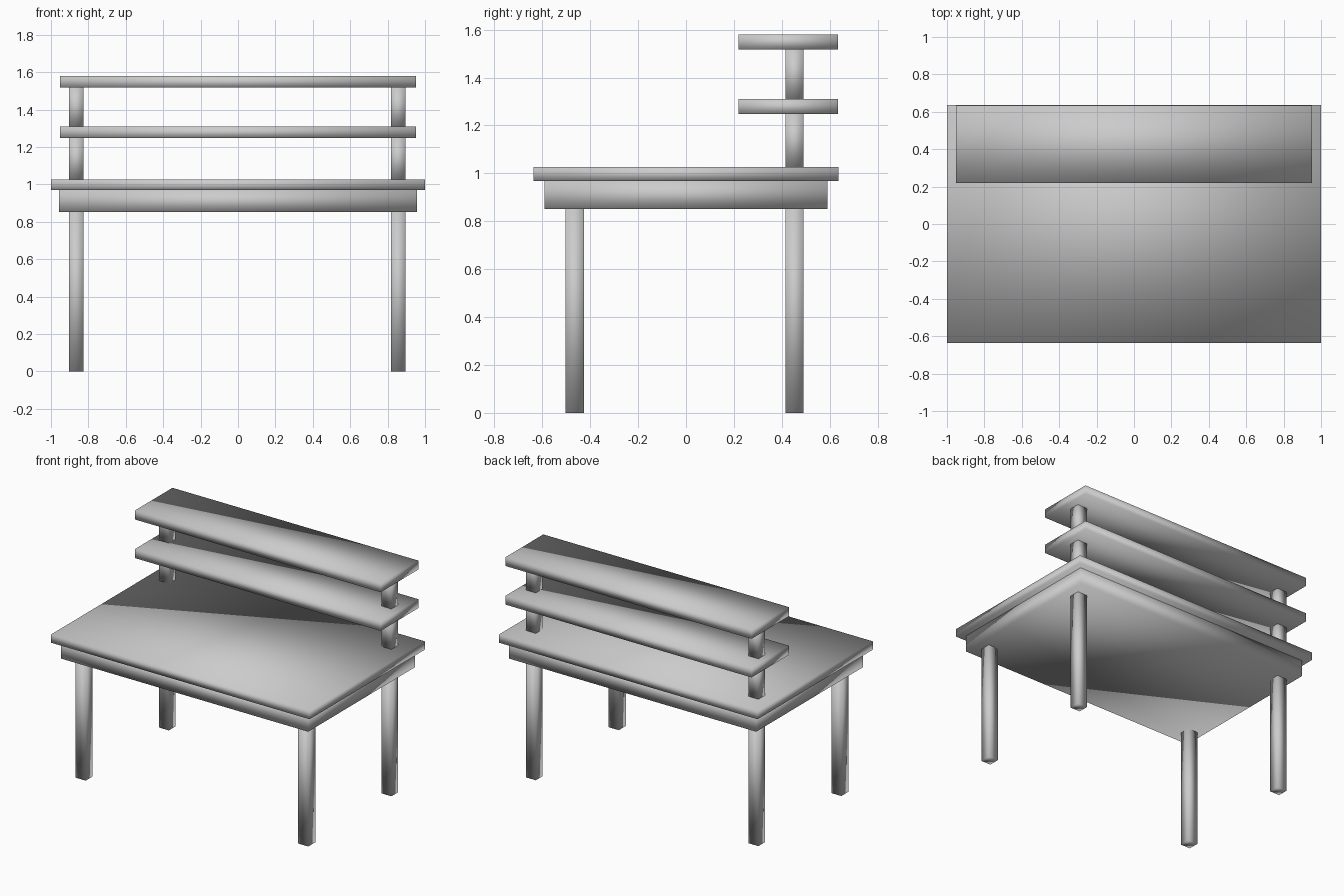
import bpy
import bmesh
from mathutils import Vector

if "Cube" in bpy.data.objects:
    bpy.data.objects.remove(bpy.data.objects["Cube"])


def box(name, x, y, z):
    """Smooth-shaded box from (min, max) ranges on each axis."""
    lo, hi = (Vector(v) for v in zip(x, y, z))
    bm = bmesh.new()
    bmesh.ops.create_cube(bm, size=1)
    bmesh.ops.scale(bm, vec=hi - lo, verts=bm.verts)
    bmesh.ops.translate(bm, vec=(lo + hi) / 2, verts=bm.verts)
    for f in bm.faces:
        f.smooth = True
    mesh = bpy.data.meshes.new(name)
    bm.to_mesh(mesh)
    bm.free()
    obj = bpy.data.objects.new(name, mesh)
    bpy.context.collection.objects.link(obj)
    return obj


# Table top and the solid apron block below it
box("table_top", (-1, 1), (-0.637, 0.637), (0.969, 1.027))
box("apron", (-0.956, 0.956), (-0.59, 0.59), (0.852, 0.969))

# Two shelves above the rear of the table
for name, z in (("lower_shelf", 1.247), ("upper_shelf", 1.517)):
    box(name, (-0.951, 0.951), (0.219, 0.634), (z, z + 0.063))

# Legs, and the posts that carry the shelves above the rear legs
front_y, back_y = (-0.503, -0.426), (0.416, 0.491)
for side, x in (("left", (-0.904, -0.826)), ("right", (0.818, 0.896))):
    box(f"front_leg_{side}", x, front_y, (0, 0.852))
    box(f"back_leg_{side}", x, back_y, (0, 0.852))
    box(f"lower_post_{side}", x, back_y, (1.027, 1.247))
    box(f"upper_post_{side}", x, back_y, (1.31, 1.517))
